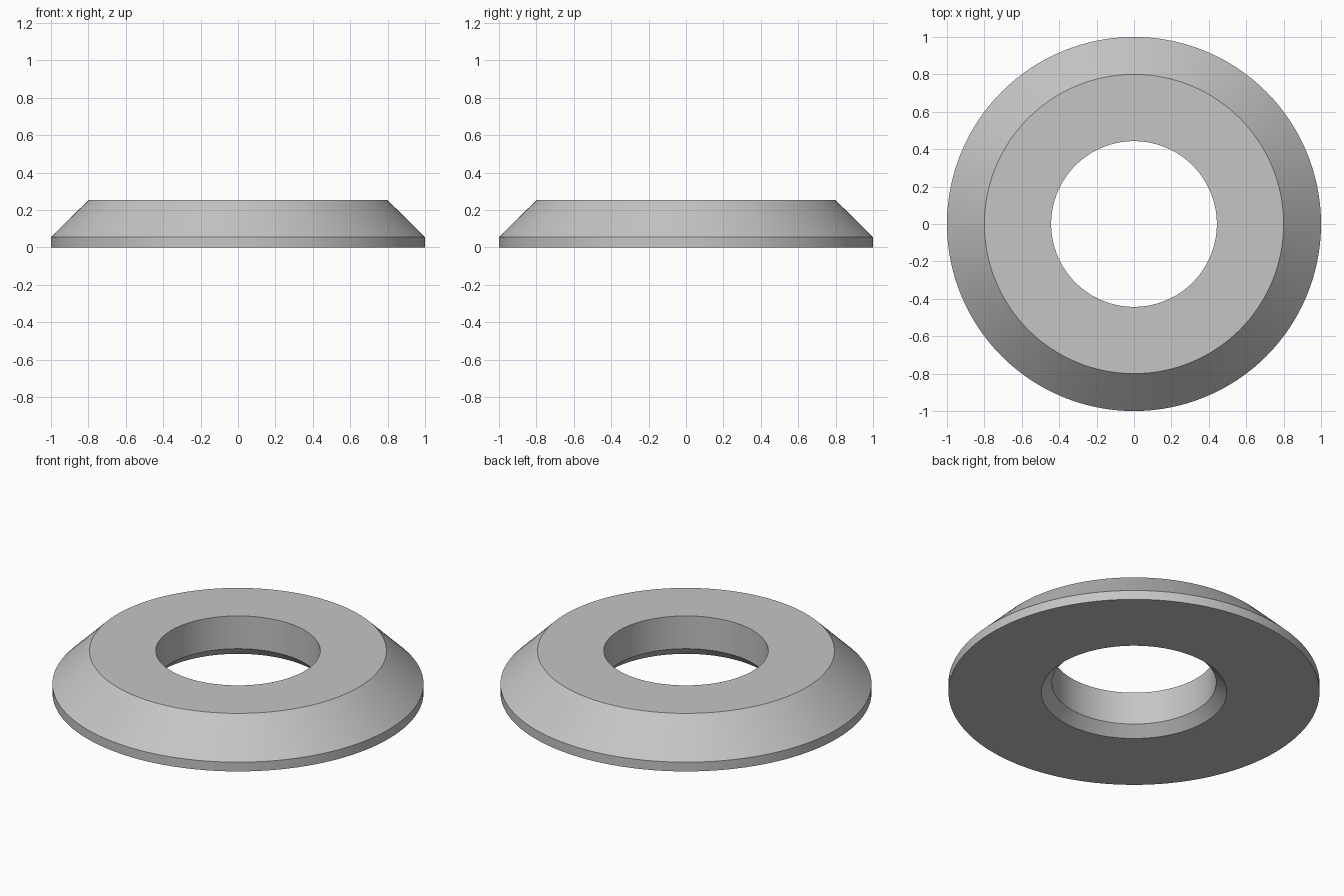
import bpy
import bmesh
import math
from mathutils import Matrix, Vector

SEGMENTS = 128

cube = bpy.data.objects.get("Cube")
if cube:
    bpy.data.objects.remove(cube, do_unlink=True)

# Plain grey material
grey = bpy.data.materials.new("light_grey")
grey.use_nodes = True
colour = (0.56, 0.56, 0.56, 1)
grey.diffuse_color = colour
grey.node_tree.nodes["Principled BSDF"].inputs["Base Color"].default_value = colour

# Closed cross-section (radius, height): rim, bevel, top, bore, lower chamfer
profile = [(1, 0), (1, 0.055), (0.80, 0.252), (0.443, 0.252), (0.443, 0.057), (0.5, 0)]

# Revolve the cross-section into a ring
bm = bmesh.new()
rings = []
for i in range(SEGMENTS):
    turn = Matrix.Rotation(math.tau * i / SEGMENTS, 3, "Z")
    rings.append([bm.verts.new(turn @ Vector((r, 0, z))) for r, z in profile])
for i, ring in enumerate(rings):
    following = rings[(i + 1) % SEGMENTS]
    for j in range(len(profile)):
        k = (j + 1) % len(profile)
        bm.faces.new((ring[j], following[j], following[k], ring[k]))
bmesh.ops.recalc_face_normals(bm, faces=bm.faces)

mesh = bpy.data.meshes.new("bevelled_ring")
bm.to_mesh(mesh)
bm.free()
mesh.materials.append(grey)
washer = bpy.data.objects.new("bevelled_ring", mesh)
bpy.context.collection.objects.link(washer)

# Smooth round walls with crisp rims
bpy.ops.object.select_all(action="DESELECT")
washer.select_set(True)
bpy.context.view_layer.objects.active = washer
bpy.ops.object.shade_smooth_by_angle(angle=math.radians(30))
